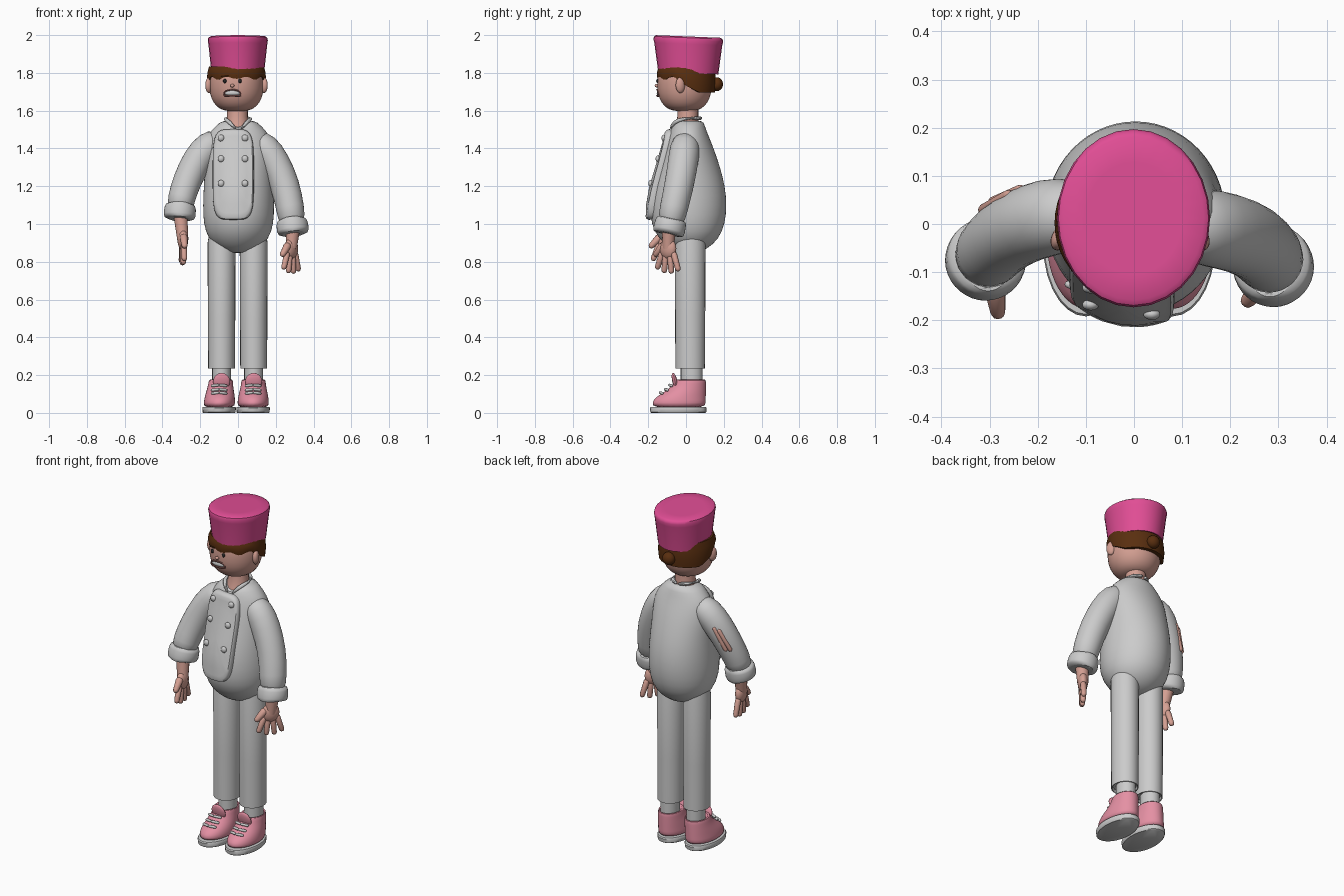
import bpy, bmesh, math
from mathutils import Vector, Matrix

if "Cube" in bpy.data.objects:
    bpy.data.objects.remove(bpy.data.objects["Cube"])


def material(name, rgb):
    m = bpy.data.materials.new(name)
    m.diffuse_color = (*rgb, 1)
    m.use_nodes = True
    m.node_tree.nodes["Principled BSDF"].inputs["Base Color"].default_value = m.diffuse_color
    return m


PINK = material("hot_pink", (0.75, 0.075, 0.30))
ROSE = material("rose", (0.78, 0.28, 0.37))
SKIN = material("skin", (0.66, 0.35, 0.29))
HAIR = material("brown", (0.10, 0.028, 0.005))
DARK = material("dark", (0.02, 0.02, 0.02))
LIP = material("lip", (0.25, 0.10, 0.09))


def finish(name, bm, mat=None, subsurf=0):
    bmesh.ops.recalc_face_normals(bm, faces=bm.faces)
    me = bpy.data.meshes.new(name)
    bm.to_mesh(me)
    bm.free()
    ob = bpy.data.objects.new(name, me)
    bpy.context.collection.objects.link(ob)
    if mat:
        me.materials.append(mat)
    if subsurf:
        mod = ob.modifiers.new("smooth", 'SUBSURF')
        mod.levels = mod.render_levels = subsurf
    return ob


def loft(name, rings, mat=None, subsurf=0):
    """Skin a list of point rings and cap both ends."""
    bm = bmesh.new()
    vs = [[bm.verts.new(p) for p in r] for r in rings]
    n = len(rings[0])
    for a, b in zip(vs, vs[1:]):
        for i in range(n):
            j = (i + 1) % n
            bm.faces.new((a[i], a[j], b[j], b[i]))
    bm.faces.new(vs[0])
    bm.faces.new(vs[-1])
    return finish(name, bm, mat, subsurf)


def ellipse(cx, cy, z, rx, ry, n=24, dz=lambda x, y: 0):
    pts = []
    for i in range(n):
        a = math.tau * i / n
        x, y = cx + rx * math.cos(a), cy + ry * math.sin(a)
        pts.append((x, y, z + dz(x, y)))
    return pts


def tube(name, path, mat=None, n=12, subsurf=0):
    """Round tube through (x, y, z, radius) points."""
    rings = []
    for i, p in enumerate(path):
        c = Vector(p[:3])
        t = (Vector(path[min(i + 1, len(path) - 1)][:3]) - Vector(path[max(i - 1, 0)][:3])).normalized()
        u = Vector((0, 1, 0))
        u = (u - t * u.dot(t)).normalized()
        v = t.cross(u)
        rings.append([c + p[3] * (u * math.cos(math.tau * k / n) + v * math.sin(math.tau * k / n))
                      for k in range(n)])
    return loft(name, rings, mat, subsurf)


def capsule(name, a, b, r, mat, r2=None):
    a, b, r2 = Vector(a), Vector(b), r2 or r
    d = (b - a).normalized()
    path = [(a, .4 * r), (a + d * r * .4, .85 * r), (a + d * r, r),
            (b - d * r2, r2), (b - d * r2 * .35, .8 * r2), (b, .3 * r2)]
    return tube(name, [(*p, q) for p, q in path], mat, 10)


def ball(name, c, r, mat=None, axes=None, seg=20):
    bm = bmesh.new()
    rot = axes.to_4x4() if axes else Matrix()
    bmesh.ops.create_uvsphere(bm, u_segments=seg, v_segments=seg // 2, radius=1,
                              matrix=Matrix.Translation(c) @ rot @ Matrix.Diagonal((*r, 1)))
    return finish(name, bm, mat)


# jacket body: z, front y, back y, half width
BODY = [(.845, -.03, .05, .04), (.865, -.08, .11, .10), (.92, -.145, .175, .162), (1.0, -.188, .208, .187),
        (1.1, -.19, .218, .19), (1.2, -.172, .208, .185), (1.3, -.142, .182, .18), (1.4, -.112, .148, .18),
        (1.47, -.092, .118, .168), (1.52, -.075, .10, .12), (1.555, -.062, .088, .082)]
rings = []
for z, f, b, w in BODY:
    dip = (lambda x, y: -.06 * max(0, 1 - abs(x) / .06) * (y < 0)) if z > 1.55 else (lambda x, y: 0)
    rings.append(ellipse(.003, (f + b) / 2, z, w, (b - f) / 2, 28, dip))
loft("jacket_body", rings, None, 1)


def front_y(x, z):
    for p, q in zip(BODY, BODY[1:]):
        if p[0] <= z <= q[0]:
            t = (z - p[0]) / (q[0] - p[0])
            f, b, w = (p[k] + t * (q[k] - p[k]) for k in (1, 2, 3))
            return (f + b) / 2 - (b - f) / 2 * math.sqrt(max(0, 1 - (x / w) ** 2))
    return 0


# jacket front panel with rounded corners, wrapped on the belly
rings = []
for t, off in ((.05, .022), (.35, .022), (.65, .022), (.85, .023), (.93, .026), (.98, .022), (1, .01), (.99, -.02)):
    ring = []
    for i in range(48):
        a = math.tau * i / 48
        c, s = math.cos(a), math.sin(a)
        x = -.025 + .109 * t * math.copysign(abs(c) ** .45, c)
        z = 1.262 + .24 * t * math.copysign(abs(s) ** .45, s)
        ring.append((x, front_y(x, z) - off, z))
    rings.append(ring)
loft("front_panel", rings)
for x in (-.09, .037):
    for z in (1.455, 1.345, 1.215):
        ball("button", (x, front_y(x, z) - .024, z), (.018, .012, .018), seg=14)

# collar flaps on each side of the open neck
for s in (-1, 1):
    tube("collar", [(.003 + s * .012, -.083, 1.50, .006), (s * .045, -.068, 1.54, .012),
                    (s * .075, -.01, 1.56, .012), (s * .06, .055, 1.56, .012), (0, .085, 1.56, .012)], None, 8, 1)

# sleeves and rolled cuffs
SLEEVES = {
    "left": [(-.09, .02, 1.45, .06), (-.15, .02, 1.42, .083), (-.215, .005, 1.345, .082),
             (-.27, -.025, 1.23, .078), (-.302, -.06, 1.13, .074), (-.307, -.072, 1.07, .07)],
    "right": [(.08, .0, 1.45, .06), (.14, -.005, 1.41, .083), (.195, -.015, 1.33, .082),
              (.25, -.035, 1.21, .08), (.278, -.065, 1.08, .076), (.288, -.085, .99, .072)]}
for side, path in SLEEVES.items():
    tube(side + "_sleeve", path, None, 16, 1)
    a, b = Vector(path[-2][:3]), Vector(path[-1][:3])
    d = (b - a).normalized()
    tube(side + "_cuff", [(*(b + d * h), r) for h, r in
                          ((-.035, .066), (-.04, .078), (-.02, .085), (.03, .087), (.047, .08), (.045, .066), (.02, .055))],
         None, 18, 1)
# bare skin showing through the back of one sleeve
for dx in (0, .04):
    capsule("sleeve_slit", (-.232 - dx * .6, .072 - dx * .25, 1.36 - dx * .3),
            (-.297 - dx * .5, .043 - dx * .4, 1.22), .012, SKIN)


def hand(side, wrist, palm, s):
    s, z, p = Vector(s).normalized(), Vector((0, 0, 1)), Vector(palm)
    axes = Matrix((s, z.cross(s), z)).transposed()
    tube(side + "_wrist", [(*wrist, .038), (*(Vector(wrist) * .5 + p * .5), .034), (*p, .03)], SKIN, 14)
    ball(side + "_palm", p, (.05, .028, .056), SKIN, axes)
    for off, ln in ((.036, .092), (.013, .112), (-.011, .115), (-.034, .102)):
        base = p + s * off - z * .018
        capsule(side + "_finger", base, base + s * off * 1.0 - z * ln, .0165, SKIN, .015)
    capsule(side + "_thumb", p + s * .025 + z * .025, p + s * .088 - z * .04, .021, SKIN, .016)


hand("left", (-.306, -.08, 1.06), (-.292, -.105, .915), (.12, -1, 0))
hand("right", (.292, -.09, .98), (.282, -.095, .87), (-.58, -.82, 0))

# trousers, socks, shoes
for side, lx, fx, s in (("left", -.087, -.1, -1), ("right", .083, .08, 1)):
    loft(side + "_trouser_leg", [ellipse(lx, .022, z, r, r * 1.1, 24) for z, r in
                                 ((.25, .062), (.235, .066), (.235, .071), (.5, .0725), (.9, .074), (.98, .06))])
    loft(side + "_sock", [ellipse(lx, .03, z, .05, .058, 20) for z in (.12, .245)])
    # z, toe y, heel y, half width, x shift
    upper = [(.025, -.18, .103, .083), (.055, -.18, .106, .084), (.08, -.165, .106, .081), (.105, -.125, .106, .076),
             (.13, -.088, .106, .07), (.155, -.066, .106, .066), (.175, -.056, .106, .064), (.178, -.04, .095, .055),
             (.15, -.035, .09, .05)]
    loft(side + "_shoe", [ellipse(fx + (lx - fx) * k / 8, (t + h) / 2, z, w, (h - t) / 2, 24)
                          for k, (z, t, h, w) in enumerate(upper)], ROSE, 1)
    loft(side + "_sole", [ellipse(fx, -.041, z, .089 * k, .151 * k, 28) for z, k in
                          ((0, .94), (.004, .98), (.026, 1), (.032, .97))])
    ball(side + "_tongue", (lx, -.058, .165), (.045, .014, .048), ROSE, Matrix.Rotation(.25, 3, 'X'))
    for y, z in ((-.135, .105), (-.108, .122), (-.086, .145)):
        capsule("lace", (fx - .043, y + .012, z - .002), (fx, y - .004, z + .003), .0075, None)
        capsule("lace", (fx, y - .004, z + .003), (fx + .043, y + .012, z - .002), .0075, None)

# neck and head
loft("neck", [ellipse(-.003, y, z, r, r, 20) for z, r, y in
              ((1.48, .07, .0), (1.53, .062, .005), (1.57, .055, .01), (1.63, .055, .01))], SKIN)
HEAD = [(1.597, .05), (1.608, .09), (1.64, .124), (1.69, .144), (1.75, .147), (1.81, .142), (1.85, .11)]
loft("head", [ellipse(-.008, -.008, z, r, r, 24) for z, r in HEAD], SKIN, 1)
for s in (-1, 1):
    ball("ear", (-.008 + s * .146, -.03, 1.735), (.018, .026, .042), SKIN, Matrix.Rotation(s * .4, 3, 'Z'))

# hair cap with uneven fringe, longer at the nape
rings = []
for t, r in ((0, .138), (0, .152), (.35, .157), (.7, .153), (1, .145)):
    ring = []
    for i in range(48):
        a = math.tau * i / 48
        back = math.sin(a)
        low = 1.772 + .008 * math.sin(a * 9) if back < -.3 else 1.755 - .06 * min(1, max(0, back + .3) * 1.3)
        ring.append((-.008 + r * math.cos(a), .002 + r * back, low + (1.835 - low) * t))
    rings.append(ring)
loft("hair", rings, HAIR)
ball("hair_bun", (0, .162, 1.74), (.037, .034, .037), HAIR)

# face, turned slightly to one side
FX = -.03
for s in (-1, 1):
    ball("eye", (FX + s * .04, -.15 + (.008 if s < 0 else 0), 1.757), (.009, .008, .012), DARK, seg=12)
    tube("eyebrow", [(FX + s * .022, -.152, 1.785, .003), (FX + s * .06, -.138, 1.782, .003)], HAIR, 6)
ball("nose", (FX, -.155, 1.732), (.011, .011, .009), SKIN, seg=12)
ring = []
for i in range(21):
    a = math.tau * i / 20
    x = .044 * math.copysign(abs(math.cos(a)) ** .6, math.cos(a))
    z = .016 * math.copysign(abs(math.sin(a)) ** .6, math.sin(a)) - 4 * x * x
    ring.append((FX + x, -.153 + 4.5 * x * x, 1.695 + z, .005))
tube("lips", ring, LIP, 6)
ball("teeth", (FX, -.143, 1.693), (.042, .012, .015))

# tall hat, tipped slightly back
tilt = lambda x, y: -.04 * (y + .17)
loft("hat", [ellipse(-.001, .012, z, r, r + g, 28, tilt) for z, r, g in
             ((1.83, .128, .015), (1.808, .133, .017), (1.806, .139, .02), (1.96, .156, .024), (1.98, .159, .026),
              (1.993, .156, .025), (2.0, .146, .024), (2.0, .10, .016))], PINK)

# smooth shading with crisp edges
for ob in bpy.data.objects:
    ob.select_set(True)
bpy.context.view_layer.objects.active = bpy.data.objects["hat"]
bpy.ops.object.shade_smooth_by_angle(angle=math.radians(40))
